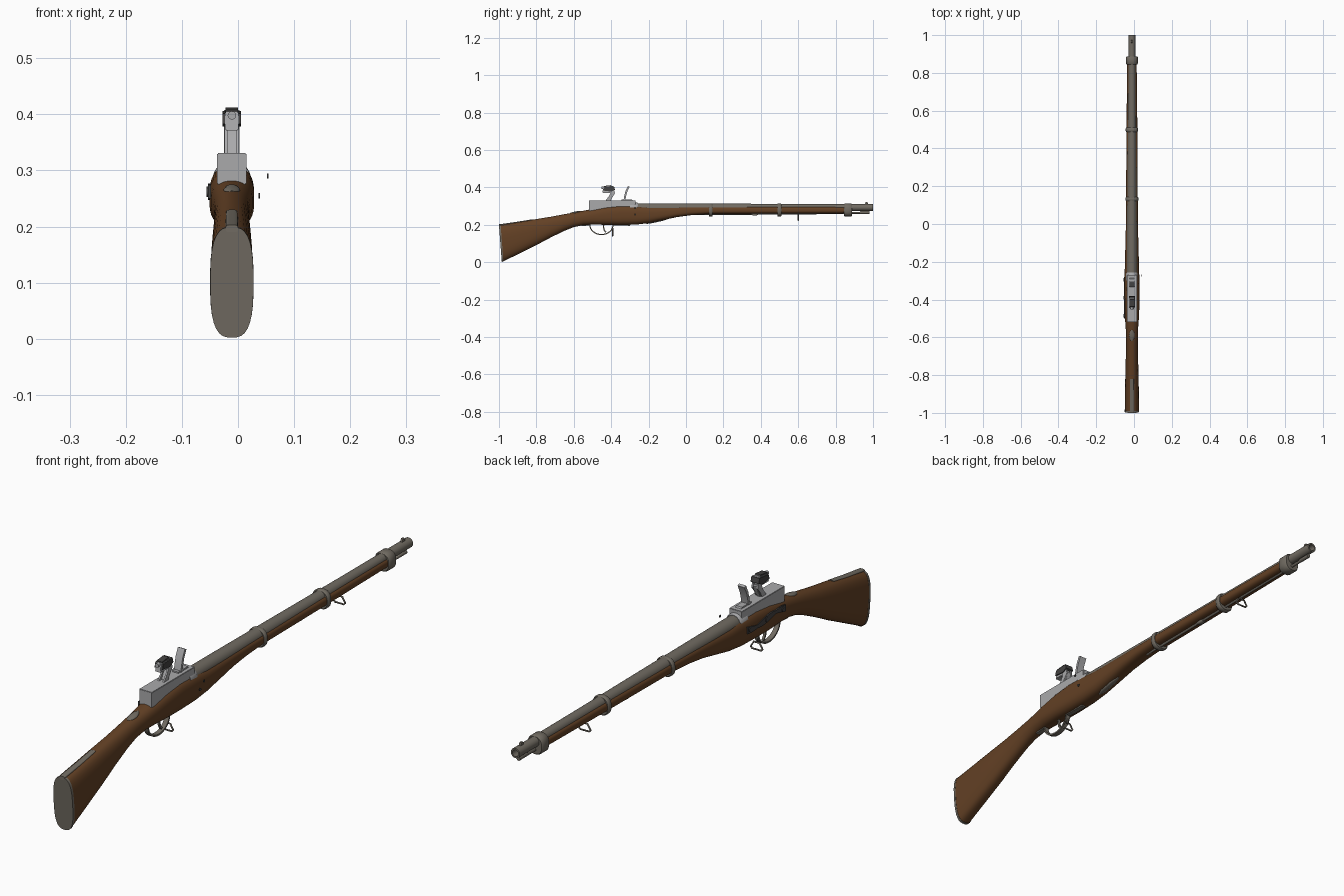
import bpy, bmesh, math
from mathutils import Vector

if "Cube" in bpy.data.objects:
    bpy.data.objects.remove(bpy.data.objects["Cube"])

CX = -0.011  # the gun axis is slightly off the origin

def mat(name, col):
    m = bpy.data.materials.new(name)
    m.diffuse_color = (*col, 1)
    m.use_nodes = True
    m.node_tree.nodes["Principled BSDF"].inputs["Base Color"].default_value = m.diffuse_color
    return m

WOOD = mat("brown wood", (0.125, 0.052, 0.018))
STEEL = mat("dull steel", (0.165, 0.148, 0.122))
SILVER = mat("bright steel", (0.40, 0.40, 0.41))
DARK = mat("dark steel", (0.055, 0.053, 0.052))

def finish(name, bm, m, angle=40):
    bmesh.ops.recalc_face_normals(bm, faces=bm.faces[:])
    me = bpy.data.meshes.new(name)
    bm.to_mesh(me)
    bm.free()
    ob = bpy.data.objects.new(name, me)
    bpy.context.collection.objects.link(ob)
    me.materials.append(m)
    bpy.ops.object.select_all(action='DESELECT')
    ob.select_set(True)
    bpy.context.view_layer.objects.active = ob
    bpy.ops.object.shade_smooth_by_angle(angle=math.radians(angle))
    return ob

def skin(bm, rings, caps=True, closed=False):
    vs = [[bm.verts.new(p) for p in r] for r in rings]
    n = len(vs[0])
    for k in range(len(vs) if closed else len(vs) - 1):
        a, b = vs[k], vs[(k + 1) % len(vs)]
        for i in range(n):
            bm.faces.new((a[i], a[(i + 1) % n], b[(i + 1) % n], b[i]))
    if caps and not closed:
        bm.faces.new(vs[0])
        bm.faces.new(vs[-1])

def loft(name, secs, m, n=32):
    """secs: (y at top, z top, z bottom, half width, roundness, y shift at bottom)"""
    rings = []
    for y, zt, zb, hw, e, sh in secs:
        r = []
        for i in range(n):
            t = 2 * math.pi * (i + .5) / n
            c, s = math.cos(t), math.sin(t)
            x = hw * math.copysign(abs(c) ** (2 / e), c)
            v = math.copysign(abs(s) ** (2 / e), s)
            r.append((CX + x, y + sh * (1 - v) / 2, (zt + zb) / 2 + (zt - zb) / 2 * v))
        rings.append(r)
    bm = bmesh.new()
    skin(bm, rings)
    return finish(name, bm, m)

def lathe(name, prof, m, z=0.0, n=24):
    """prof: (y, radius, z centre) rings along y"""
    bm = bmesh.new()
    skin(bm, [[(CX + r * math.cos(2 * math.pi * i / n), y, zc + r * math.sin(2 * math.pi * i / n))
               for i in range(n)] for y, r, zc in prof])
    return finish(name, bm, m)

def extrude(name, prof, hw, m, x=0.0, bevel=0.0):
    """side profile (y, z) given thickness along x"""
    bm = bmesh.new()
    skin(bm, [[(CX + x + s * hw, y, z) for y, z in prof] for s in (-1, 1)])
    if bevel:
        bmesh.ops.bevel(bm, geom=bm.edges[:], offset=bevel, segments=2, affect='EDGES')
    return finish(name, bm, m, 30)

def ribbon(name, pts, hw, th, m):
    """strip following (y, z) points"""
    P = [Vector(p) for p in pts]
    rings = []
    for i, p in enumerate(P):
        d = (P[min(i + 1, len(P) - 1)] - P[max(i - 1, 0)]).normalized()
        nrm = Vector((-d.y, d.x)) * th / 2
        rings.append([(CX + sx * hw, (p + nrm * sn).x, (p + nrm * sn).y)
                      for sx, sn in ((-1, -1), (1, -1), (1, 1), (-1, 1))])
    bm = bmesh.new()
    skin(bm, rings)
    return finish(name, bm, m)

def disc(name, x, y, z, r, th, m, n=16):
    bm = bmesh.new()
    skin(bm, [[(x + s * th / 2, y + r * math.cos(2 * math.pi * i / n), z + r * math.sin(2 * math.pi * i / n))
               for i in range(n)] for s in (-1, 1)])
    return finish(name, bm, m)

def swivel(name, y, ztop, m):
    """small wire loop hanging from a stud"""
    cu = bpy.data.curves.new(name, 'CURVE')
    cu.dimensions = '3D'
    cu.bevel_depth = 0.0032
    cu.bevel_resolution = 2
    loop = [(-.012, -.012), (.012, -.012), (.024, -.032), (.018, -.038), (-.018, -.038), (-.024, -.032)]
    for pts, cyc in ((loop, True), ([(0, .006), (0, -.012)], False)):
        sp = cu.splines.new('POLY')
        sp.points.add(len(pts) - 1)
        for p, (x, z) in zip(sp.points, pts):
            p.co = (CX + x, y, ztop + z, 1)
        sp.use_cyclic_u = cyc
    cu.materials.append(m)
    bpy.context.collection.objects.link(bpy.data.objects.new(name, cu))

# wooden stock: butt, wrist, lock area, long fore-end
loft("stock", [
    (-.992, .199, .004, .038, 2.9, .015), (-.90, .214, .047, .037, 2.7, .010),
    (-.80, .231, .094, .035, 2.5, .005), (-.72, .244, .134, .033, 2.3, 0),
    (-.65, .257, .168, .031, 2.2, 0), (-.60, .266, .188, .031, 2.2, 0),
    (-.55, .275, .198, .033, 2.3, 0), (-.50, .285, .201, .037, 2.5, 0),
    (-.43, .297, .200, .040, 2.8, 0), (-.35, .306, .199, .040, 2.8, 0),
    (-.27, .304, .201, .039, 2.8, 0), (-.20, .298, .209, .037, 2.8, 0),
    (-.12, .298, .226, .035, 2.8, 0), (-.05, .298, .241, .033, 2.8, 0),
    (.03, .298, .252, .032, 2.8, 0), (.12, .298, .258, .031, 2.8, 0),
    (.50, .298, .260, .029, 2.8, 0), (.86, .297, .262, .025, 2.8, 0)], WOOD)

# butt plate with its top tang, and wrist escutcheon
loft("butt_plate", [(-1, .199, .002, .0385, 2.9, .015), (-.991, .2, .003, .0388, 2.9, .015)], STEEL)
loft("butt_tang", [(-1, .203, .19, .011, 4, 0), (-.90, .217, .20, .011, 4, 0), (-.82, .230, .22, .010, 4, 0)], STEEL)
loft("wrist_escutcheon", [(-.62, .264, .255, .004, 2, 0), (-.608, .268, .256, .012, 2, 0), (-.59, .272, .258, .015, 2, 0),
                          (-.572, .275, .262, .012, 2, 0), (-.56, .275, .265, .004, 2, 0)], STEEL)

# barrel with open bore
lathe("barrel", [(-.30, .0275, .288), (-.1, .027, .288), (.2, .0245, .289), (.6, .0205, .291), (.93, .018, .293),
                 (1, .018, .293), (1, .012, .293), (.93, .012, .293)], STEEL)
extrude("front_sight", [(.955, .305), (.975, .305), (.971, .321), (.961, .321)], .004, STEEL)

# barrel bands
for i, (y0, y1, hw, zb) in enumerate([(.122, .142, .0345, .244), (.488, .510, .033, .244), (.845, .888, .031, .245)]):
    loft("barrel_band_%d" % (i + 1), [(y0, .311, zb + .003, hw - .003, 2.4, 0), (y0 + .004, .314, zb, hw, 2.4, 0),
                                     (y1 - .004, .314, zb, hw, 2.4, 0), (y1, .311, zb + .003, hw - .003, 2.4, 0)], STEEL)

# ramrod and its small retaining spring
lathe("ramrod", [(.06, .0055, .257), (.93, .0055, .264), (.935, .0075, .266), (.982, .0075, .266)], STEEL, n=12)
loft("ramrod_catch", [(.35, .262, .253, .007, 3, 0), (.36, .262, .249, .010, 3, 0),
                      (.375, .262, .249, .010, 3, 0), (.385, .262, .253, .007, 3, 0)], STEEL, 16)
loft("underside_plate", [(-.21, .214, .205, .004, 2.5, 0), (-.19, .218, .207, .011, 2.5, 0),
                         (-.13, .23, .220, .011, 2.5, 0), (-.10, .236, .229, .004, 2.5, 0)], STEEL, 16)

# receiver block and breech ring
extrude("receiver", [(-.518, .275), (-.518, .331), (-.27, .331), (-.27, .275)], .026, SILVER, bevel=.0015)
lathe("breech_ring", [(-.30, .031, .289), (-.262, .031, .289), (-.257, .028, .289)], SILVER)

# hammer: curved stem, jaws, dark flint clamp and screw
for s in (-1, 1):
    extrude("hammer_prong", [(-.43, .33), (-.405, .33), (-.394, .350), (-.380, .368), (-.384, .385), (-.40, .38), (-.411, .355)],
            .003, SILVER, x=s * .010)
ribbon("hammer_stem", [(-.41, .325), (-.402, .345), (-.392, .36), (-.388, .376)], .007, .012, SILVER)
extrude("hammer_jaw", [(-.447, .371), (-.442, .404), (-.392, .409), (-.384, .400), (-.39, .371)], .012, SILVER, bevel=.002)
extrude("hammer_clamp", [(-.443, .383), (-.437, .401), (-.385, .406), (-.380, .388), (-.40, .378)], .0165, DARK)
extrude("hammer_cap", [(-.440, .395), (-.438, .408), (-.40, .412), (-.39, .402)], .011, DARK)
lathe("hammer_screw", [(-.453, .0075, .398), (-.44, .0075, .398)], SILVER, n=12)

# upright striking lever in front of the hammer
ribbon("striker_lever", [(-.330, .325), (-.326, .350), (-.319, .378), (-.306, .406)], .014, .010, SILVER)
extrude("lever_foot", [(-.345, .328), (-.345, .336), (-.29, .336), (-.285, .328)], .012, SILVER)

# trigger guard, trigger
arc = [(-.452 + .062 * math.cos(a), .200 + .052 * math.sin(a))
       for a in [math.pi + math.pi * i / 16 for i in range(17)]]
ribbon("trigger_guard", [(-.56, .196), (-.525, .199)] + arc + [(-.37, .199), (-.30, .198)], .009, .006, STEEL)
ribbon("trigger", [(-.44, .205), (-.441, .188), (-.437, .172), (-.428, .160)], .004, .007, STEEL)

# sling swivels
swivel("rear_sling_swivel", -.392, .178, STEEL)
swivel("front_sling_swivel", .60, .262, STEEL)

# dark serpentine side plate with screws on the left
N = 16
up, low = [], []
for i in range(N + 1):
    t = i / N
    y, zc = -.50 + .22 * t, .262 + .006 * math.sin(t * 2 * math.pi)
    h = .006 + .006 * abs(math.cos(t * 2 * math.pi))
    up.append((y, zc + h))
    low.append((y, zc - h))
extrude("side_plate", up + low[::-1], .0025, DARK, x=-.040)
for y in (-.485, -.39, -.295):
    disc("side_plate_screw", CX - .042, y, .262, .009, .006, DARK)

# two loose lock screws on the right side
disc("lock_screw_upper", .053, -.272, .290, .005, .0025, DARK, 10)
disc("lock_screw_lower", .038, -.272, .255, .005, .0025, DARK, 10)
